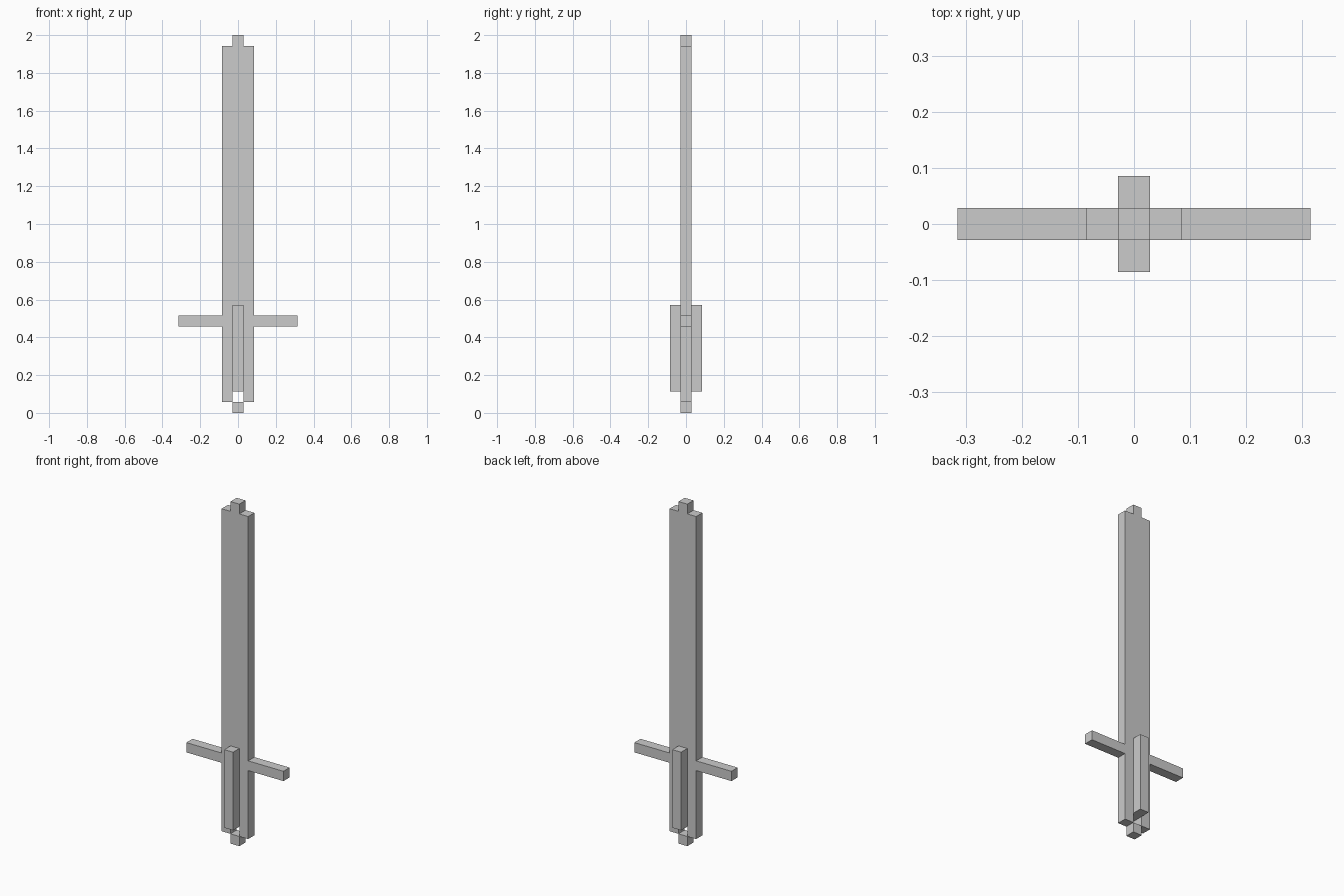
import bpy, bmesh
from mathutils import Vector

if "Cube" in bpy.data.objects:
    bpy.data.objects.remove(bpy.data.objects["Cube"])

U = 2 / 35  # one block of the grid the sword is built on


def finish(name, bm):
    bmesh.ops.scale(bm, vec=(U, U, U), verts=bm.verts)
    mesh = bpy.data.meshes.new(name)
    bm.to_mesh(mesh)
    bm.free()
    obj = bpy.data.objects.new(name, mesh)
    bpy.context.collection.objects.link(obj)
    return obj


def block(name, low, high, open_side=None):
    """Box between two corners in grid units; open_side drops the hidden joint face."""
    low, high = Vector(low), Vector(high)
    bm = bmesh.new()
    bmesh.ops.create_cube(bm, size=1)
    bm.normal_update()
    if open_side:
        hidden = [f for f in bm.faces if f.normal.dot(Vector(open_side)) > 0.9]
        bmesh.ops.delete(bm, geom=hidden, context='FACES_ONLY')
    bmesh.ops.scale(bm, vec=high - low, verts=bm.verts)
    bmesh.ops.translate(bm, vec=(low + high) / 2, verts=bm.verts)
    return finish(name, bm)


def extruded(name, half_profile):
    """Mirror half an x-z outline and extrude it one block deep along y."""
    outline = half_profile + [(-x, z) for x, z in reversed(half_profile)]
    bm = bmesh.new()
    face = bm.faces.new([bm.verts.new((x, -0.5, z)) for x, z in outline])
    moved = bmesh.ops.extrude_face_region(bm, geom=[face], use_keep_orig=True)
    verts = [v for v in moved['geom'] if isinstance(v, bmesh.types.BMVert)]
    bmesh.ops.translate(bm, vec=(0, 1, 0), verts=verts)
    bmesh.ops.recalc_face_normals(bm, faces=bm.faces)
    return finish(name, bm)


# Blade and grip core: stepped tip on top, one-block notch above the pommel
extruded("blade", [(0.5, 2), (0.5, 1), (1.5, 1), (1.5, 34), (0.5, 34), (0.5, 35)])

# Pommel block closing the notch
block("pommel", (-0.5, -0.5, 0), (0.5, 0.5, 1))

# Crossguard arms
block("guard_left", (-5.5, -0.5, 8), (-1.5, 0.5, 9), (1, 0, 0))
block("guard_right", (1.5, -0.5, 8), (5.5, 0.5, 9), (-1, 0, 0))

# Raised grip ribs on front and back
block("grip_rib_front", (-0.5, -1.5, 2), (0.5, -0.5, 10), (0, 1, 0))
block("grip_rib_back", (-0.5, 0.5, 2), (0.5, 1.5, 10), (0, -1, 0))
